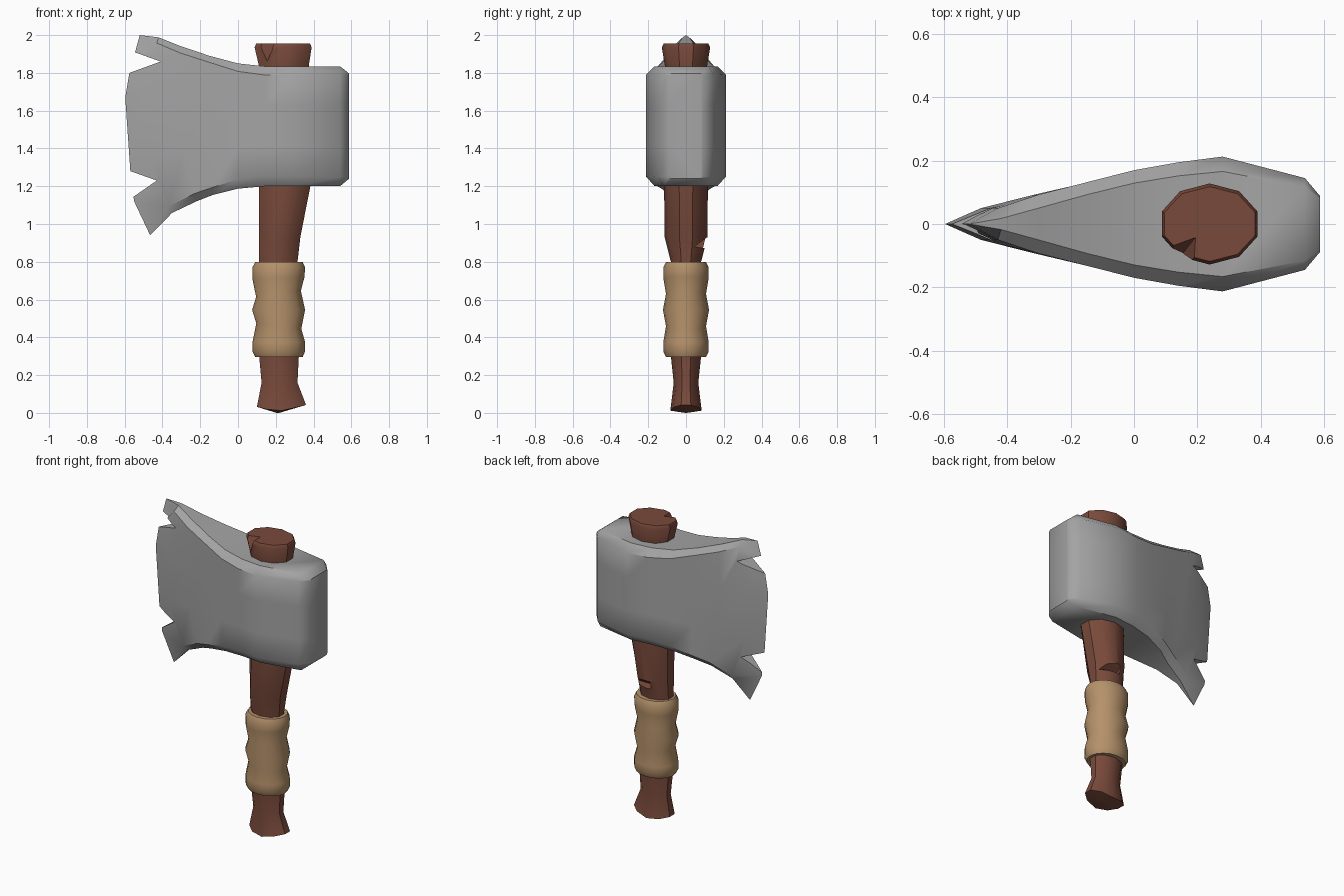
import bpy, bmesh, math
from mathutils import Vector

old = bpy.data.objects.get("Cube")
if old:
    bpy.data.objects.remove(old, do_unlink=True)


def material(name, rgb):
    m = bpy.data.materials.new(name)
    m.use_nodes = True
    m.diffuse_color = (*rgb, 1)
    m.node_tree.nodes["Principled BSDF"].inputs["Base Color"].default_value = (*rgb, 1)
    return m


steel = material("steel_grey", (0.37, 0.37, 0.37))
wood = material("red_brown_wood", (0.19, 0.068, 0.043))
wrap = material("tan_wrap", (0.46, 0.285, 0.145))


def finish(bm, name, mat=None):
    bmesh.ops.remove_doubles(bm, verts=bm.verts, dist=1e-5)
    bmesh.ops.recalc_face_normals(bm, faces=bm.faces)
    me = bpy.data.meshes.new(name)
    bm.to_mesh(me)
    bm.free()
    ob = bpy.data.objects.new(name, me)
    bpy.context.collection.objects.link(ob)
    if mat:
        me.materials.append(mat)
    return ob


def activate(ob):
    bpy.ops.object.select_all(action='DESELECT')
    ob.select_set(True)
    bpy.context.view_layer.objects.active = ob


def smooth(ob, degrees):
    activate(ob)
    bpy.ops.object.shade_smooth_by_angle(angle=math.radians(degrees))


def loft(name, rings, mat):
    """Skin closed rings of points and cap both ends."""
    bm = bmesh.new()
    loops = [[bm.verts.new(p) for p in ring] for ring in rings]
    for a, b in zip(loops, loops[1:]):
        n = len(a)
        for i in range(n):
            j = (i + 1) % n
            bm.faces.new((a[i], a[j], b[j], b[i]))
    bm.faces.new(loops[-1])
    # a ring squeezed onto the mid plane needs no cap
    if max(abs(p[1]) for p in rings[0]) > 0:
        bm.faces.new(loops[0])
    return finish(bm, name, mat)


def cut(target, points):
    """Carve the convex hull of the points out of the target."""
    bm = bmesh.new()
    for p in points:
        bm.verts.new(p)
    bmesh.ops.convex_hull(bm, input=bm.verts)
    cutter = finish(bm, "cutter")
    cutter.hide_render = True
    mod = target.modifiers.new("notch", 'BOOLEAN')
    mod.operation = 'DIFFERENCE'
    mod.solver = 'EXACT'
    mod.object = cutter
    activate(target)
    bpy.ops.object.modifier_apply(modifier=mod.name)
    bpy.data.objects.remove(cutter, do_unlink=True)


# Axe head: cutting edge, then sections running back to the poll
edge = [(-.52, 2), (-.575, 1.8), (-.597, 1.67), (-.57, 1.28), (-.55, 1.12), (-.465, .94)]
head_rings = [[(x, 0, z) for x, z in edge] + [(x, 0, z) for x, z in reversed(edge)]]
# top x, bottom x, forward bulge, top z, bottom z, half width, crown ratio, chamfer
sections = [
    (-.42, -.35, .10, 1.988, 1.058, .050, .35, .03),
    (-.30, -.22, .05, 1.94, 1.12, .092, .55, .035),
    (-.15, -.13, 0, 1.89, 1.155, .132, .7, .035),
    (0, 0, 0, 1.85, 1.187, .17, .76, .042),
    (.14, .14, 0, 1.835, 1.2, .195, .78, .046),
    (.28, .28, 0, 1.835, 1.2, .213, .78, .046),
    (.54, .54, 0, 1.835, 1.2, .145, .8, .042),
    (.588, .588, 0, 1.797, 1.24, .088, .9, .01),
]
for xt, xb, bulge, zt, zb, h, crown, d in sections:
    lo, hi = zb + d * 1.15, zt - d
    rows = [zt, hi, hi + (lo - hi) * .3, hi + (lo - hi) * .7, lo, zb]
    side = []
    for k, z in enumerate(rows):
        f = (zt - z) / (zt - zb)
        x = xt + (xb - xt) * f - bulge * 4 * f * (1 - f)
        side.append((x, h * (crown if k in (0, 5) else 1), z))
    head_rings.append(side + [(x, -y, z) for x, y, z in reversed(side)])
head = loft("axe_head", head_rings, steel)

# Chips broken out of the cutting edge
chips = [
    [(-.41, 1.86), (-.575, 1.8), (-.66, 1.77), (-.66, 1.95), (-.55, 1.91)],
    [(-.43, 1.23), (-.57, 1.28), (-.66, 1.31), (-.66, 1.07), (-.54, 1.155), (-.48, 1.22)],
]
for chip in chips:
    cut(head, [(x, y, z) for x, z in chip for y in (-.2, .2)])
smooth(head, 42)


def ellipse(z, x0, x1, hy, sides, turn, tilt=0):
    cx, rx = (x0 + x1) / 2, (x1 - x0) / 2 / math.cos(turn)
    ring = []
    for i in range(sides):
        a = turn + math.tau * i / sides
        ring.append((cx + rx * math.cos(a), hy * math.sin(a), z + tilt * math.cos(a)))
    return ring


# Handle: ten sided, flared at the butt
profile = [
    (.16, .125, .315, .065), (.3, .112, .322, .08), (.8, .11, .315, .08),
    (.93, .11, .33, .113), (1.2, .11, .383, .116), (1.84, .11, .375, .112),
    (1.935, .088, .39, .128), (1.955, .096, .382, .118),
]
butt = [(x, y, .012 + .25 * max(abs(x - .21) - .03, 0)) for x, y, z in
        ellipse(0, .1, .36, .083, 10, math.pi / 10)]
tip = [(.21 + (x - .21) * .05, y * .05, 0) for x, y, z in butt]
handle = loft("handle", [tip, butt] + [ellipse(*p, 10, math.pi / 10) for p in profile], wood)

# Split in the handle top and a nick in its back
cut(handle, [(.2, -.035, 1.97), (.09, -.075, 1.97), (.1, -.2, 1.97),
             (.19, -.2, 1.97), (.15, -.098, 1.85), (.15, -.2, 1.85)])
cut(handle, [(x, y, z) for x in (.19, .4) for y, z in ((.14, .95), (.045, .88), (.14, .865))])
smooth(handle, 38)

# Grip: three bulging turns of wrap
grip_profile = [
    (.295, .092, .342, .105, 0), (.325, .076, .355, .12, 0), (.375, .077, .355, .12, 0),
    (.46, .097, .335, .106, -.014), (.545, .075, .355, .122, 0), (.63, .096, .333, .106, .016),
    (.715, .076, .352, .12, .005), (.77, .076, .355, .12, 0), (.8, .092, .342, .105, 0),
]
grip = loft("grip_wrap", [ellipse(z, a, b, h, 16, 0, t) for z, a, b, h, t in grip_profile], wrap)
smooth(grip, 50)
